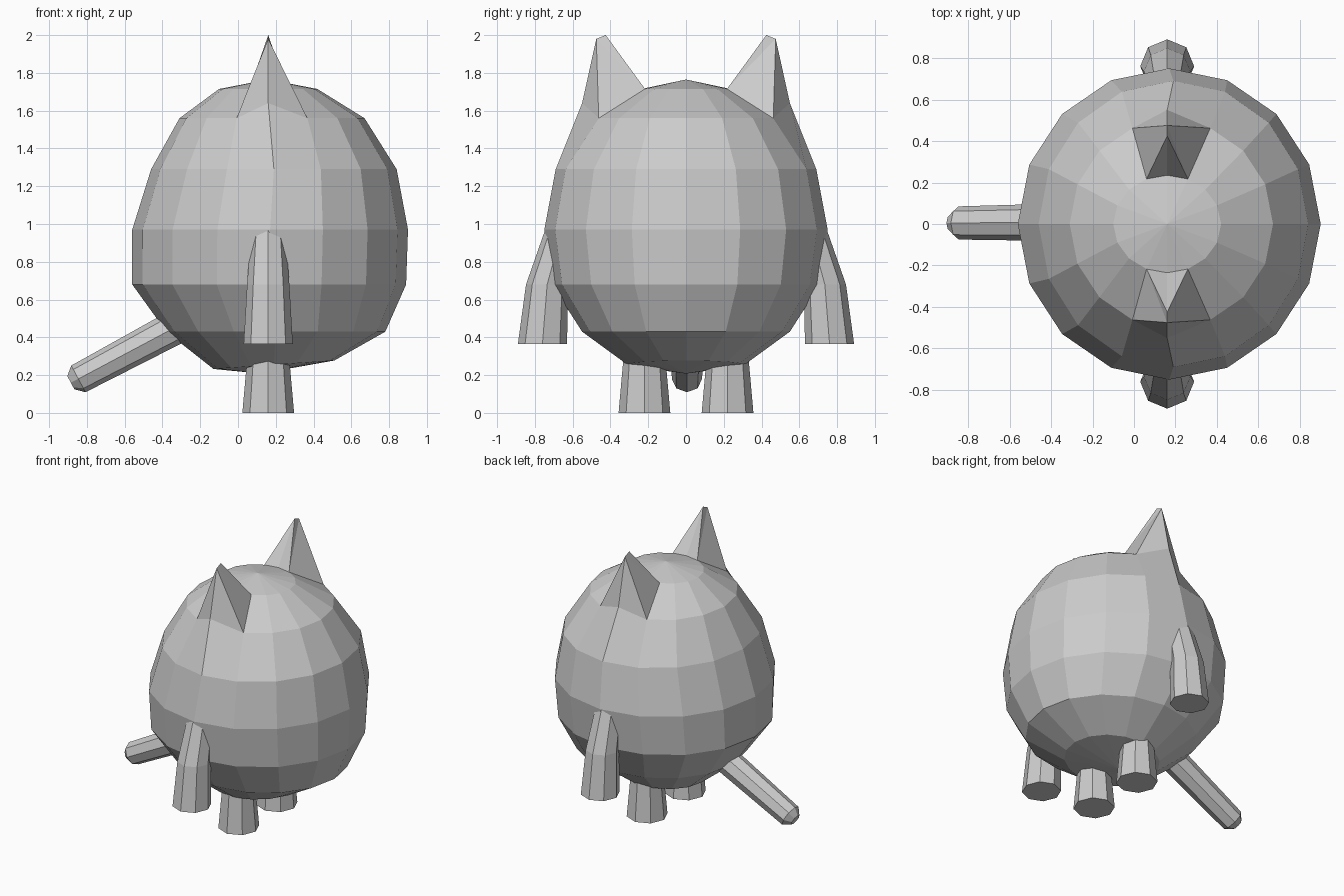
import bpy, bmesh, math
from mathutils import Vector

if "Cube" in bpy.data.objects:
    bpy.data.objects.remove(bpy.data.objects["Cube"])

grey = bpy.data.materials.new("plain_grey")
grey.diffuse_color = (0.6, 0.6, 0.6, 1)
grey.use_nodes = True
grey.node_tree.nodes["Principled BSDF"].inputs["Base Color"].default_value = grey.diffuse_color
CX = 0.16


def finish(bm, name):
    bmesh.ops.recalc_face_normals(bm, faces=bm.faces)
    mesh = bpy.data.meshes.new(name)
    bm.to_mesh(mesh)
    bm.free()
    mesh.materials.append(grey)
    obj = bpy.data.objects.new(name, mesh)
    bpy.context.collection.objects.link(obj)
    return obj


def bridge(bm, rings):
    n = len(rings[0])
    for a, b in zip(rings, rings[1:]):
        for i in range(n):
            j = (i + 1) % n
            bm.faces.new((a[i], a[j], b[j], b[i]))


def limb(name, stations, axis=(0, 0, 1)):
    """Eight-sided tapered limb through (centre, radius) stations."""
    bm = bmesh.new()
    axis = Vector(axis).normalized()
    u = Vector((0, 1, 0))
    v = axis.cross(u)
    rings = []
    for centre, r in stations:
        rings.append([bm.verts.new(Vector(centre) + r * (math.cos(a) * u + math.sin(a) * v))
                      for a in (i * math.pi / 4 for i in range(8))])
    bridge(bm, rings)
    bm.faces.new(rings[0])
    bm.faces.new(rings[-1])
    return finish(bm, name)


# Round body: z, centre x, radius x, radius y, tilt along x
profile = [
    (0.255, 0.19, 0.32, 0.31, 0.07),
    (0.43, 0.20, 0.58, 0.55, 0),
    (0.68, 0.165, 0.725, 0.71, 0),
    (0.97, 0.17, 0.73, 0.75, 0),
    (1.29, 0.19, 0.65, 0.69, 0),
    (1.56, 0.18, 0.49, 0.50, 0),
    (1.715, 0.16, 0.26, 0.235, 0),
]
bm = bmesh.new()
rings = []
for z, cx, rx, ry, tilt in profile:
    ring = []
    for i in range(16):
        a = i * math.pi / 8
        ring.append(bm.verts.new((cx + rx * math.cos(a), ry * math.sin(a), z + tilt * rx * math.cos(a))))
    rings.append(ring)
bridge(bm, rings)
bottom = bm.verts.new((0.12, 0, 0.208))
top = bm.verts.new((CX, 0, 1.765))
for i in range(16):
    j = (i + 1) % 16
    bm.faces.new((rings[0][j], rings[0][i], bottom))
    bm.faces.new((rings[-1][i], rings[-1][j], top))

# Ears rise from the two shoulder faces on each side
for k, s in ((4, 1), (12, -1)):
    mid = rings[5][k]
    mid.co = (CX, s * 0.55, 1.64)
    inner_mid = rings[6][k]
    bmesh.ops.delete(bm, geom=[f for f in mid.link_faces if inner_mid in f.verts], context='FACES_ONLY')
    tip = bm.verts.new((CX, s * 0.425, 2.0))
    tip_out = bm.verts.new((CX, s * 0.475, 1.98))
    for d in (-1, 1):
        inner, outer = rings[6][k + d], rings[5][k + d]
        bm.faces.new((inner_mid, inner, tip))
        bm.faces.new((inner, outer, tip_out))
        bm.faces.new((inner, tip_out, tip))
        bm.faces.new((outer, mid, tip_out))
finish(bm, "body_with_ears")

# Arms and legs
for s, side in ((-1, "front"), (1, "back")):
    limb(side + "_arm", [((CX, s * 0.76, 0.365), 0.13),
                         ((CX, s * 0.735, 0.68), 0.112),
                         ((CX, s * 0.62, 1.10), 0.08)])
    limb(side + "_leg", [((CX, s * 0.22, 0), 0.137),
                         ((CX, s * 0.22, 0.36), 0.105)])

# Tail with a bevelled tip
limb("tail", [((-0.15, 0.01, 0.55), 0.095),
              ((-0.845, 0.005, 0.18), 0.08),
              ((-0.885, 0.005, 0.16), 0.04)], axis=(-0.88, 0, -0.47))
